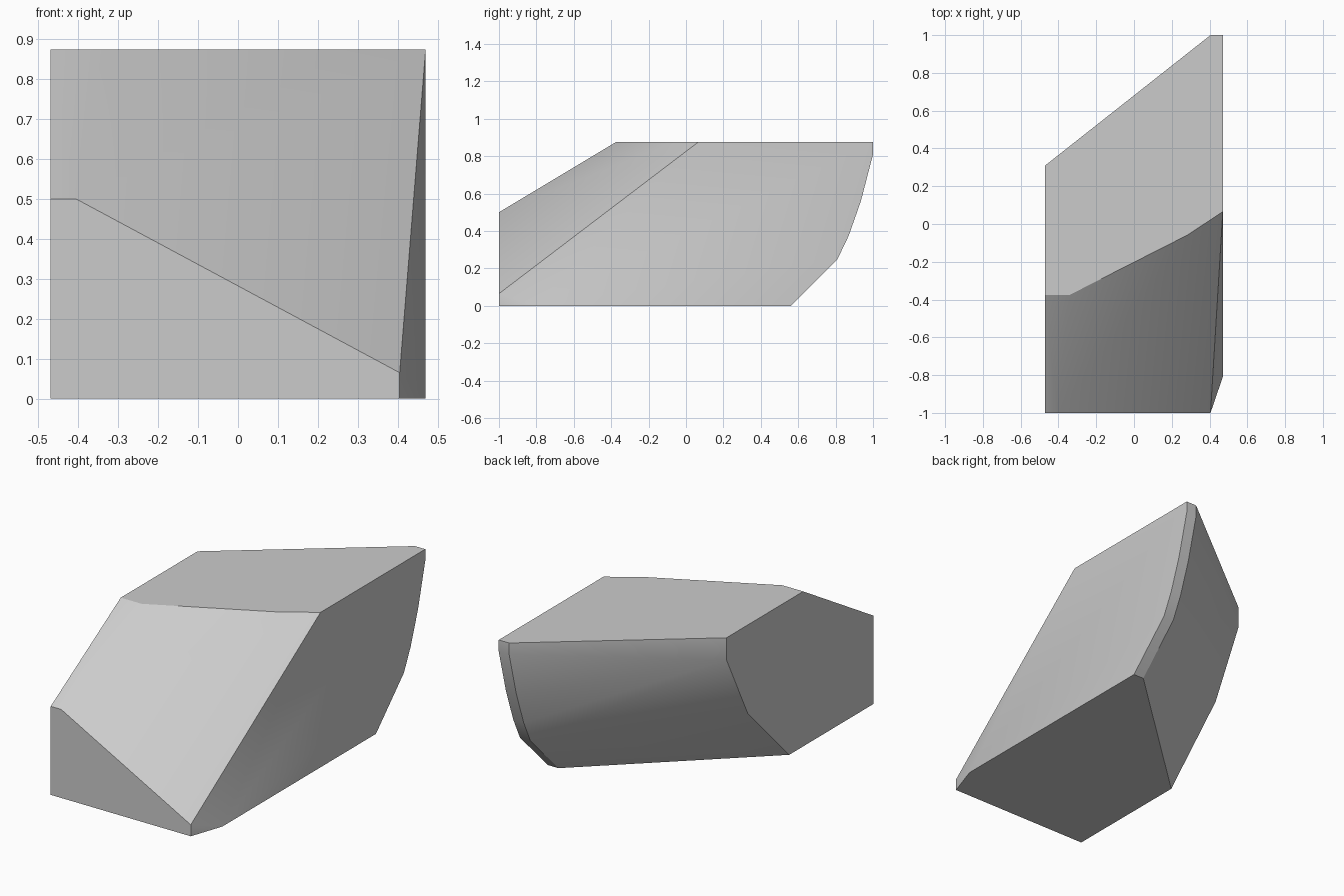
import bpy
import bmesh
import math

# Remove only the default cube
default_cube = bpy.data.objects.get("Cube")
if default_cube:
    bpy.data.objects.remove(default_cube, do_unlink=True)

HALF_WIDTH = 0.47
RIDGE_X = 0.405
TOP = 0.875


def flat_material(name, value):
    material = bpy.data.materials.new(name)
    material.use_nodes = True
    colour = (value, value, value, 1.0)
    material.diffuse_color = colour
    material.node_tree.nodes["Principled BSDF"].inputs["Base Color"].default_value = colour
    return material


def section(x, profile):
    """Place a side profile of (y, z) points at one x position."""
    return [(x, y, z) for y, z in profile]


# Curved back edge, repeated on both sides of the narrow back strip
back_curve = [(1, TOP), (1, 0.81), (0.935, 0.56), (0.87, 0.375), (0.81, 0.25), (0.56, 0)]

# Flat outline of the right-hand end
short_end = [(0.31, TOP), (0.31, 0.75), (0.12, 0.375), (-0.25, 0),
             (-1, 0), (-1, 0.5), (-0.375, TOP)]

# Front corners and the slanted brow line along the top
front_corners = [(RIDGE_X, -1, 0), (RIDGE_X, -1, 0.065), (-RIDGE_X, -1, 0.5)]
brow_line = [(-0.34, -0.375, TOP), (0.28, -0.06, TOP), (HALF_WIDTH, 0.065, TOP)]
side_foot = [(HALF_WIDTH, -0.81, 0)]

points = section(-HALF_WIDTH, short_end) + front_corners + brow_line + side_foot
for x in (RIDGE_X, HALF_WIDTH):
    points += section(x, back_curve)

# Wrap the sections in one convex block
bm = bmesh.new()
for point in points:
    bm.verts.new(point)
hull = bmesh.ops.convex_hull(bm, input=bm.verts[:])
unused = {item for key in ("geom_interior", "geom_unused") for item in hull[key]
          if isinstance(item, bmesh.types.BMVert)}
bmesh.ops.delete(bm, geom=list(unused), context='VERTS')
bmesh.ops.dissolve_limit(bm, angle_limit=math.radians(0.5),
                         verts=bm.verts[:], edges=bm.edges[:])
bmesh.ops.recalc_face_normals(bm, faces=bm.faces[:])

mesh = bpy.data.meshes.new("wedge_block")
bm.to_mesh(mesh)
bm.free()
mesh.materials.append(flat_material("plain_grey", 0.6))

block = bpy.data.objects.new("wedge_block", mesh)
bpy.context.collection.objects.link(block)

# Smooth the gentle bends and keep the hard edges crisp
bpy.ops.object.select_all(action='DESELECT')
block.select_set(True)
bpy.context.view_layer.objects.active = block
bpy.ops.object.shade_smooth_by_angle(angle=math.radians(30))
